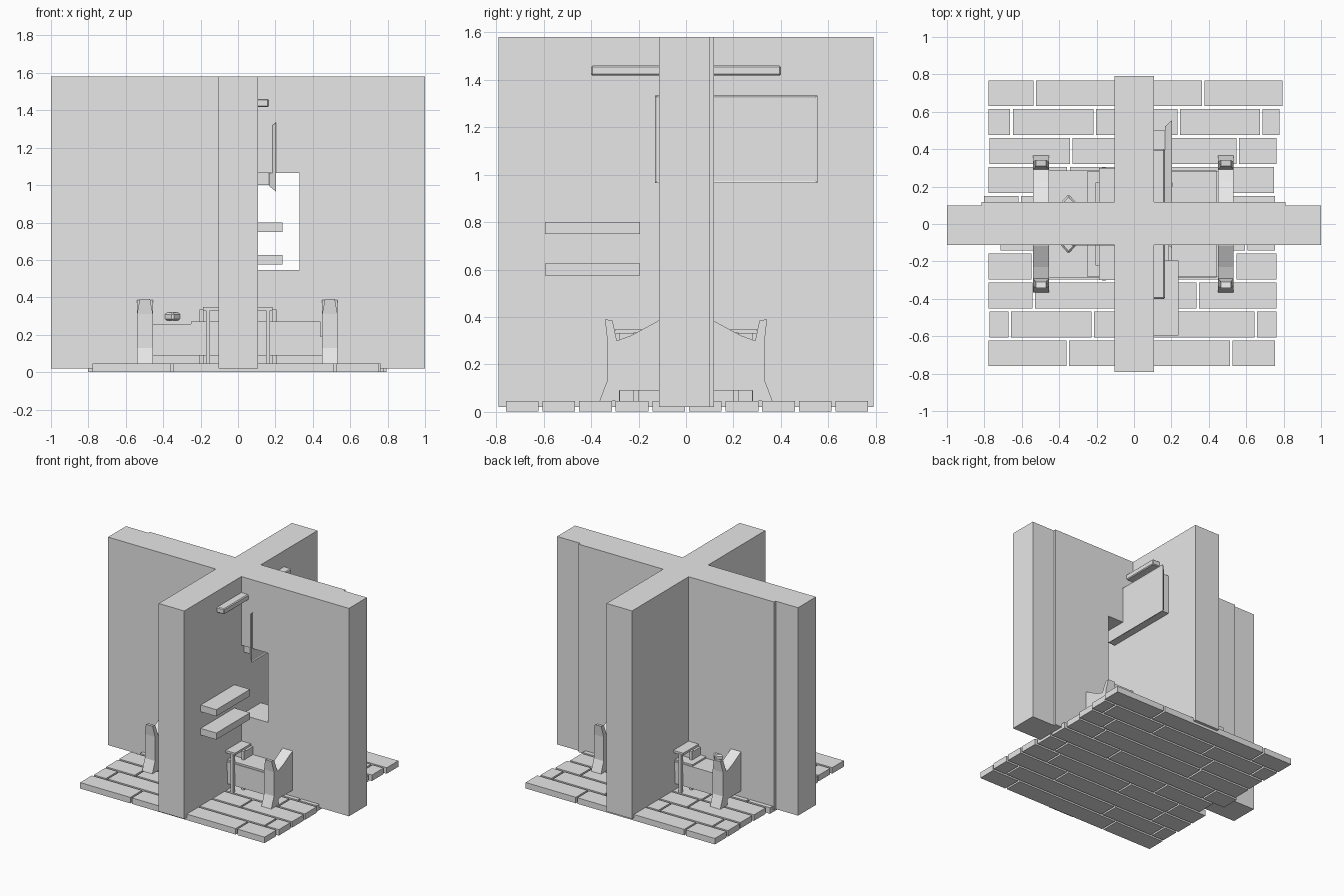
import bpy, bmesh

if "Cube" in bpy.data.objects:
    bpy.data.objects.remove(bpy.data.objects["Cube"], do_unlink=True)

grey = bpy.data.materials.new("plain_grey")
grey.use_nodes = True
grey.diffuse_color = (0.8, 0.8, 0.8, 1)
grey.node_tree.nodes["Principled BSDF"].inputs["Base Color"].default_value = (0.8, 0.8, 0.8, 1)


def finish(name, bm):
    bmesh.ops.recalc_face_normals(bm, faces=bm.faces)
    mesh = bpy.data.meshes.new(name)
    bm.to_mesh(mesh)
    bm.free()
    mesh.materials.append(grey)
    ob = bpy.data.objects.new(name, mesh)
    bpy.context.collection.objects.link(ob)
    return ob


def add_box(bm, xs, ys, zs):
    verts = bmesh.ops.create_cube(bm, size=1)["verts"]
    for v in verts:
        for i, (lo, hi) in enumerate((xs, ys, zs)):
            v.co[i] = lo if v.co[i] < 0 else hi


def boxes(name, *parts):
    bm = bmesh.new()
    for p in parts:
        add_box(bm, *p)
    return finish(name, bm)


def bevel(ob, width):
    mod = ob.modifiers.new("Bevel", "BEVEL")
    mod.width = width
    mod.segments = 1


def extrude_x(name, profile, x0, x1):
    bm = bmesh.new()
    face = bm.faces.new([bm.verts.new((x0, y, z)) for y, z in profile])
    new = bmesh.ops.extrude_face_region(bm, geom=[face])["geom"]
    for v in new:
        if isinstance(v, bmesh.types.BMVert):
            v.co.x = x1
    return bm


# Crossing walls, with a window opening on the left half of the cross wall
Z0, Z1 = 0.02, 1.58
WIN = (0.545, 1.065)
boxes("long_wall", ((-0.105, 0.107), (-0.79, 0.79), (Z0, Z1)))
boxes("cross_wall_right", ((-1, -0.1), (-0.113, 0.1), (Z0, Z1)),
      ((-0.815, -0.1), (0.09, 0.118), (Z0, Z1)))
for name, ys, end in (("cross_wall_left", (-0.113, 0.1), 1), ("cross_wall_backing", (0.1, 0.118), 0.81)):
    boxes(name, ((0.1, 0.33), ys, (Z0, WIN[0])),
          ((0.1, 0.33), ys, (WIN[1], Z1)),
          ((0.33, end), ys, (Z0, Z1)))
boxes("closed_window_panel", ((-0.335, -0.1), (-0.115, -0.11), WIN))

# Floor planks: each row lists its joints from end to end
rows = [
    (-0.785, -0.355, 0.52, 0.76),
    (-0.78, -0.665, -0.22, 0.65, 0.77),
    (-0.785, -0.535, 0.34, 0.77),
    (-0.785, -0.54, -0.1, 0.54, 0.77),
    (-0.72, -0.3, 0.6, 0.76),
    (-0.81, -0.61, 0.25, 0.76),
    (-0.785, -0.35, 0.51, 0.755),
    (-0.78, -0.335, 0.555, 0.77),
    (-0.785, -0.655, -0.21, 0.24, 0.68, 0.785),
    (-0.785, -0.53, 0.37, 0.80),
]
planks = []
for i, joints in enumerate(rows):
    y = -0.76 + i * 0.1545
    for a, b in zip(joints, joints[1:]):
        planks.append(((a + 0.007, b - 0.007), (y, y + 0.138), (0, 0.045)))
boxes("floor_planks", *planks)

# Bench ends: arched slabs with horned corners and splayed feet
half = [(0.28, 0.09), (0.28, 0.045), (0.365, 0.045), (0.333, 0.13), (0.333, 0.31),
        (0.342, 0.39), (0.31, 0.385), (0.292, 0.3), (0.23, 0.322), (0.115, 0.385)]
profile = half + [(-y, z) for y, z in reversed(half)]
for name, x0, x1 in (("bench_end_right", -0.54, -0.455), ("bench_end_left", 0.45, 0.532)):
    bm = extrude_x(name, profile, x0, x1)
    mid = (x0 + x1) / 2
    for v in bm.verts:
        if abs(v.co.y) > 0.3 and v.co.z > 0.35:
            v.co.x = mid + (v.co.x - mid) * 0.65
    finish(name, bm)

# Bench body with stacked boards
boxes("bench_body", ((-0.455, 0.45), (-0.28, 0.28), (0.09, 0.19)),
      ((-0.455, 0.44), (-0.285, 0.285), (0.19, 0.257)),
      ((-0.25, 0.44), (-0.28, 0.28), (0.257, 0.27)))

# Small table straddling the bench
boxes("table_top", ((-0.187, 0.185), (-0.3, 0.3), (0.33, 0.347)))
boxes("table_box", ((-0.205, 0.203), (-0.2, 0.2), (0.265, 0.33)))
legs = []
for s in (-1, 1):
    for t in (-1, 1):
        for x, y in ((0.16, 0.29), (0.195, 0.21)):
            legs.append(((s * x - 0.01, s * x + 0.01), (t * y - 0.012, t * y + 0.012), (0.045, 0.335)))
boxes("table_legs", *legs)

# Six-sided cushion
bm = bmesh.new()
bmesh.ops.create_cone(bm, cap_ends=True, segments=6, radius1=1, radius2=1, depth=1)
pointy = max(abs(v.co.y) for v in bm.verts) > 0.95
for v in bm.verts:
    px, py = (v.co.x, v.co.y) if pointy else (v.co.y, v.co.x)
    v.co = (-0.35 + px * 0.0808, py * 0.16, 0.297 + v.co.z * 0.044)
bevel(finish("cushion", bm), 0.01)

# Wall shelves and lamp bar
boxes("wall_shelves", *[((0.1, 0.237), (-0.595, -0.195), (z, z + 0.05)) for z in (0.575, 0.75)])
bevel(boxes("lamp_bar", ((0.1, 0.165), (-0.4, 0.4), (1.418, 1.46))), 0.006)

# Wall screen: mount, and a flared panel
boxes("screen_mount", ((0.1, 0.168), (-0.08, 0.5), (1.0, 1.3)))
bm = bmesh.new()
add_box(bm, (0.165, 0.203), (-0.13, 0.555), (0.965, 1.335))
for v in bm.verts:
    if v.co.x < 0.18:
        v.co.y = 0.2125 + (v.co.y - 0.2125) * 0.9
        v.co.z = 1.15 + (v.co.z - 1.15) * 0.83
front = max(bm.faces, key=lambda f: f.calc_center_median().x)
bmesh.ops.inset_region(bm, faces=[front], thickness=0.012)
for v in front.verts:
    v.co.x -= 0.004
finish("screen_panel", bm)
